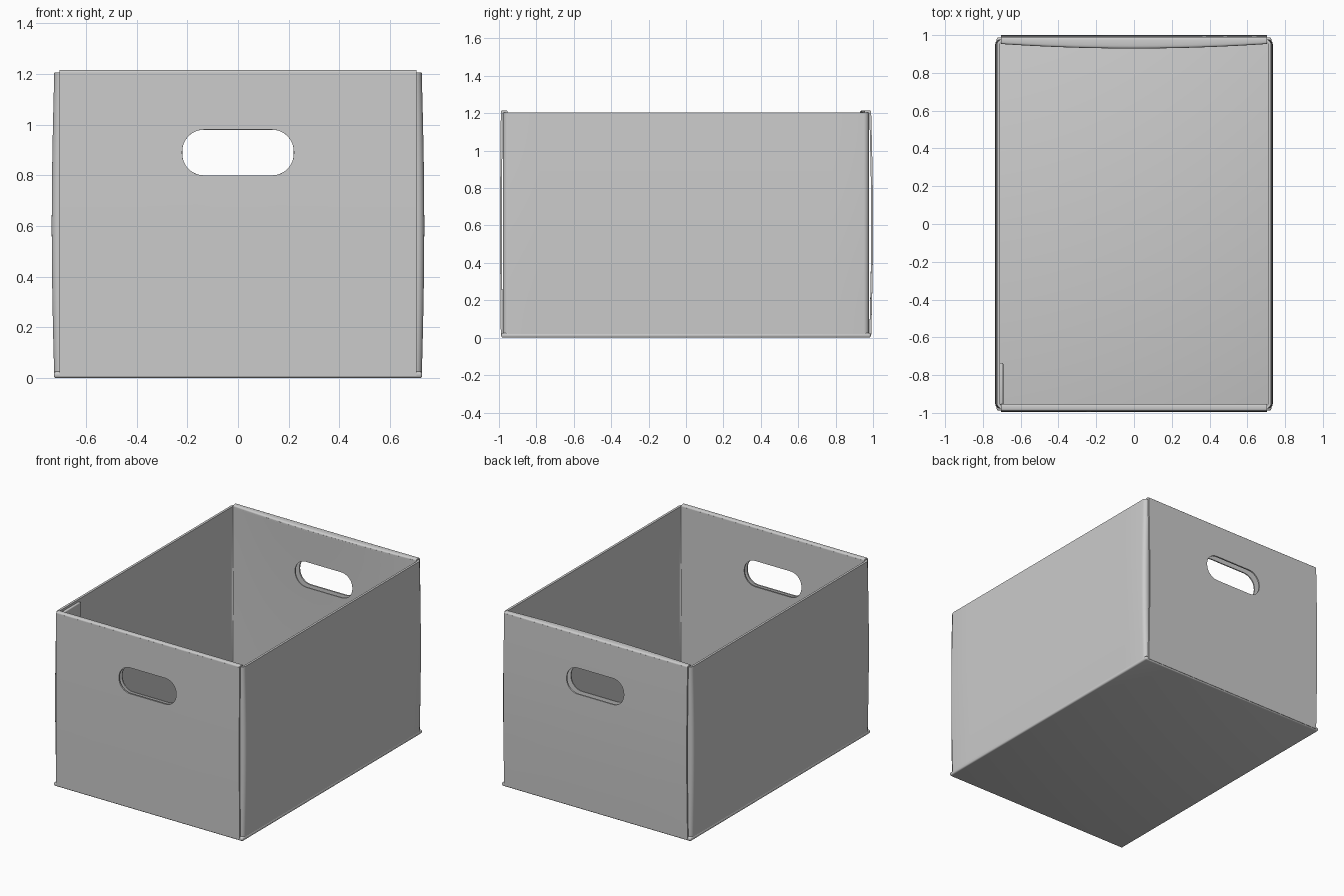
import bpy, bmesh, math

if "Cube" in bpy.data.objects:
    bpy.data.objects.remove(bpy.data.objects["Cube"])

W, TOP = 0.705, 1.205          # half width of the end walls, wall height
HX, HZ0, HZ1, HR = 0.22, 0.80, 0.98, 0.085   # hand hole


def finish(name, bm, thickness=0.0, bevel=0.0):
    bmesh.ops.recalc_face_normals(bm, faces=bm.faces)
    me = bpy.data.meshes.new(name)
    bm.to_mesh(me)
    bm.free()
    ob = bpy.data.objects.new(name, me)
    bpy.context.collection.objects.link(ob)
    bpy.ops.object.select_all(action='DESELECT')
    ob.select_set(True)
    bpy.context.view_layer.objects.active = ob
    if thickness:
        m = ob.modifiers.new("thickness", 'SOLIDIFY')
        m.thickness, m.offset = thickness, 0
        bpy.ops.object.modifier_apply(modifier=m.name)
    if bevel:
        m = ob.modifiers.new("soft_edges", 'BEVEL')
        m.width, m.segments = bevel, 3
        bpy.ops.object.modifier_apply(modifier=m.name)
    bpy.ops.object.shade_smooth_by_angle(angle=math.radians(40))
    return ob


def loft(name, rows, closed=False, caps=False, thickness=0.0):
    bm = bmesh.new()
    vs = [[bm.verts.new(p) for p in r] for r in rows]
    n = len(vs[0])
    for a, b in zip(vs, vs[1:]):
        for i in range(n if closed else n - 1):
            j = (i + 1) % n
            bm.faces.new((a[i], a[j], b[j], b[i]))
    if caps:
        bm.faces.new(vs[0])
        bm.faces.new(vs[-1])
    return finish(name, bm, thickness)


def hole_outline():
    zc = (HZ0 + HZ1) / 2
    hz = (HZ1 - HZ0) / 2
    corners = []
    for k, (sx, sz) in enumerate([(1, 1), (-1, 1), (-1, -1), (1, -1)]):
        corners.append([(sx * (HX - HR) + HR * math.cos(math.pi / 2 * (k + t / 8)),
                         zc + sz * (hz - HR) + HR * math.sin(math.pi / 2 * (k + t / 8)))
                        for t in range(9)])
    pts = []
    for k in range(4):
        pts += corners[k]
        a, b = corners[k][-1], corners[(k + 1) % 4][0]
        if k % 2 == 0:
            pts += [(a[0] + (b[0] - a[0]) * t / 12, a[1]) for t in range(1, 12)]
    return pts, zc


def end_sheet(name, face, sheet, z0, z1):
    # rings grow from the hand hole out to the rectangular border
    hole, zc = hole_outline()
    border = []
    for x, z in hole:
        dz = z - zc
        fx = W / abs(x) if abs(x) > 1e-6 else 1e9
        fz = ((z1 - zc) / dz if dz > 0 else (z0 - zc) / dz) if abs(dz) > 1e-6 else 1e9
        f = min(fx, fz)
        border.append((x * f, zc + dz * f))
    for c in [(-W, z0), (W, z0), (-W, z1), (W, z1)]:
        i = min(range(len(border)), key=lambda k: math.dist(border[k], c))
        border[i] = c
    rows = []
    for r in range(11):
        t = r / 10
        ring = [(a[0] + (b[0] - a[0]) * t, a[1] + (b[1] - a[1]) * t)
                for a, b in zip(hole, border)]
        rows.append([(x, face(x, z), z) for x, z in ring])
    return loft(name, rows, closed=True, thickness=sheet)


# End walls: outer sheet, inner sheet and the folded top edge
for side, s, bow, bulge in (("front", -1, 0.0, 0.004), ("back", 1, 0.024, 0.010)):
    def outer(x, z):
        return s * (0.985 + bulge * math.sin(math.pi * min(z / TOP, 1)))

    def inner(x, z):
        return s * (0.957 - bow * (1 - (x / W) ** 2) * (z / TOP) ** 2)

    end_sheet(side + "_outer_panel", outer, 0.010, 0.008, TOP)
    end_sheet(side + "_inner_panel", inner, 0.008, 0.02, TOP)
    rows = []
    for i in range(25):
        x = -W + 2 * W * i / 24
        yo, yi = outer(x, TOP) + s * 0.005, inner(x, TOP) - s * 0.004
        c, h = (yo + yi) / 2, (yo - yi) / 2
        ring = []
        for k in range(13):
            a = math.pi * k / 12
            ca, sa = math.cos(a), math.sin(a)
            ring.append((x, c + h * math.copysign(abs(ca) ** 0.6, ca),
                         1.199 + 0.017 * abs(sa) ** 0.6))
        rows.append(ring)
    loft(side + "_folded_rim", rows, closed=True, caps=True)

# Side walls wrap round the corners into flaps between the end sheets
for side, s in (("left", -1), ("right", 1)):
    rows = []
    for k in range(17):
        z = 0.012 + (TOP - 0.012) * k / 16
        x0 = 0.717 + 0.010 * math.sin(math.pi * z / TOP)
        r, yf = 0.02, 0.970
        half = [(x0, yf * t / 6 * 0.97) for t in range(0, 6)]
        half += [(x0 - r + r * math.cos(a), yf - r + r * math.sin(a))
                 for a in (math.pi / 2 * t / 6 for t in range(7))]
        half += [(0.5, yf), (0.32, yf)]
        prof = [(x, -y) for x, y in reversed(half[1:])] + half
        rows.append([(s * x, y, z) for x, y in prof])
    loft(side + "_side_wall", rows, thickness=0.016)


def slab(name, lo, hi, bevel):
    bm = bmesh.new()
    bmesh.ops.create_cube(bm, size=1)
    for v in bm.verts:
        v.co = [l + (c + 0.5) * (h - l) for l, h, c in zip(lo, hi, v.co)]
    return finish(name, bm, bevel=bevel)


# Floor with soft folded edges
slab("floor", (-0.727, -0.988, 0.0), (0.727, 0.988, 0.026), 0.01)

# Loose flap of the front inner panel, lying against the left wall
slab("inner_corner_flap", (-0.712, -0.957, 0.03), (-0.692, -0.735, 1.19), 0.006)
